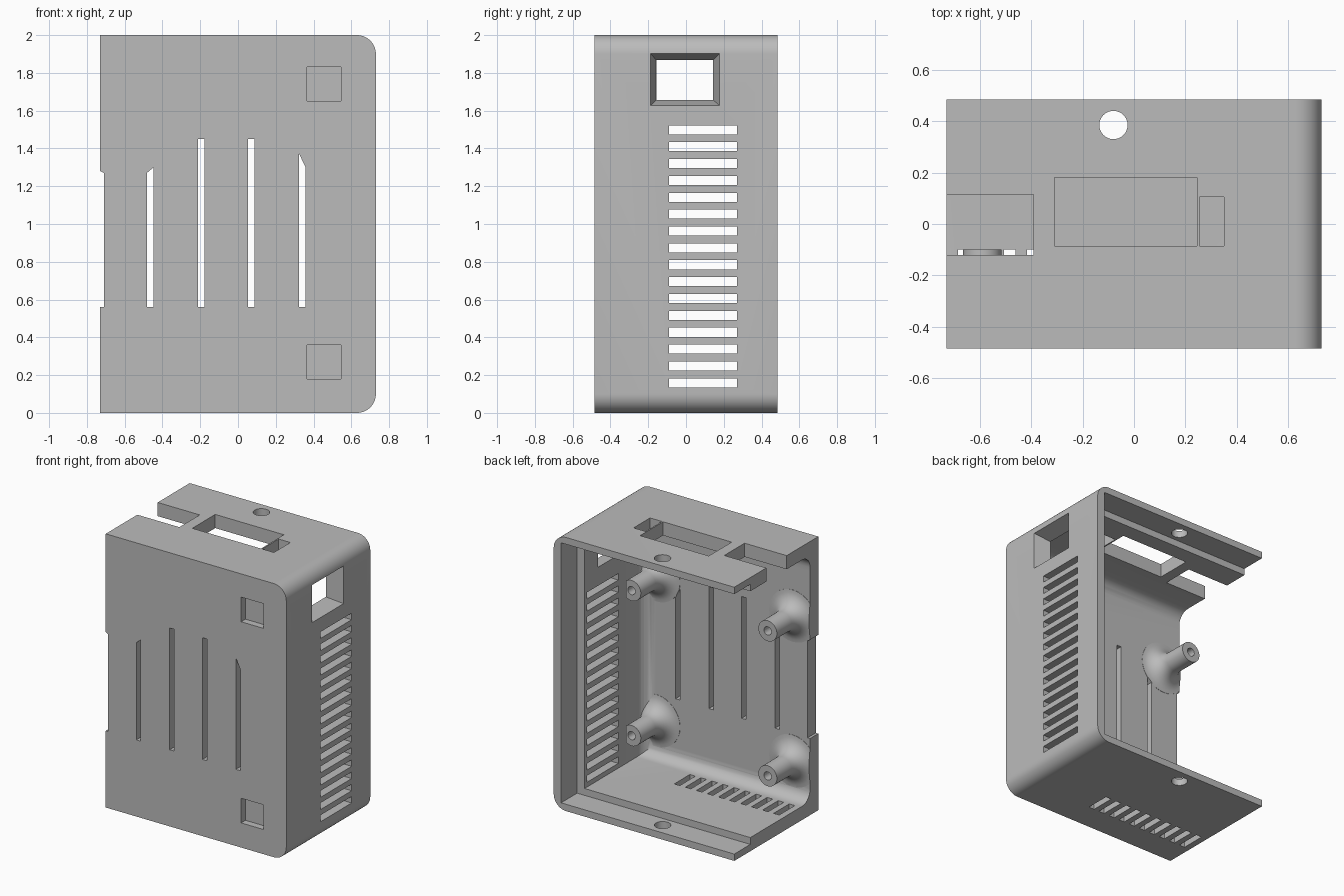
import bpy, bmesh, math
from mathutils import Matrix, Vector

if "Cube" in bpy.data.objects:
    bpy.data.objects.remove(bpy.data.objects["Cube"])

W, D, H = 0.73, 0.485, 2.0     # half width, half depth, height
FRONT = -0.39                  # inner face of the front wall

grey = bpy.data.materials.new("case grey")
grey.use_nodes = True
grey.diffuse_color = (0.5, 0.5, 0.5, 1)
grey.node_tree.nodes["Principled BSDF"].inputs["Base Color"].default_value = (0.5, 0.5, 0.5, 1)


def finish(bm, name):
    bmesh.ops.recalc_face_normals(bm, faces=bm.faces)
    mesh = bpy.data.meshes.new(name)
    bm.to_mesh(mesh)
    bm.free()
    obj = bpy.data.objects.new(name, mesh)
    bpy.context.collection.objects.link(obj)
    return obj


def add_box(bm, x, y, z):
    verts = bmesh.ops.create_cube(bm, size=1)["verts"]
    for v in verts:
        v.co = Vector([(a + b) / 2 + c * (b - a) for (a, b), c in zip((x, y, z), v.co)])
    return verts


def add_prism(bm, points, y0, y1):
    """Extrude an x-z outline along y."""
    face = bm.faces.new([bm.verts.new((x, y0, z)) for x, z in points])
    new = bmesh.ops.extrude_face_region(bm, geom=[face])["geom"]
    for v in new:
        if isinstance(v, bmesh.types.BMVert):
            v.co.y = y1


def boxes(name, *specs):
    bm = bmesh.new()
    for s in specs:
        add_box(bm, *s)
    return finish(bm, name)


def boolean(target, tool, operation="DIFFERENCE"):
    mod = target.modifiers.new("cut", "BOOLEAN")
    mod.operation, mod.object, mod.solver = operation, tool, "EXACT"
    tool.hide_render = True
    bpy.context.view_layer.update()
    with bpy.context.temp_override(object=target, active_object=target):
        bpy.ops.object.modifier_apply(modifier=mod.name)
    bpy.data.objects.remove(tool)


# Outer shell, rounded along two edges
def arc(cx, cz, r, a0, a1, n=10):
    return [(cx + r * math.cos(math.radians(a0 + (a1 - a0) * i / n)),
             cz + r * math.sin(math.radians(a0 + (a1 - a0) * i / n))) for i in range(n + 1)]


bm = bmesh.new()
R = 0.1
add_prism(bm, [(-W, 0)] + arc(W - R, R, R, -90, 0) + arc(W - R, H - R, R, 0, 90) + [(-W, H)], -D, D)
case = finish(bm, "case_shell")
case.data.materials.append(grey)

# Cavity with filleted inner edges along the front wall
bm = bmesh.new()
add_box(bm, (-1, 0.61), (FRONT, 1), (0.1, 1.9))
edges = [e for e in bm.edges
         if all(abs(v.co.y - FRONT) < 1e-4 for v in e.verts) and max(v.co.x for v in e.verts) > 0]
bmesh.ops.bevel(bm, geom=edges, offset=0.09, segments=7, profile=0.5, affect="EDGES")
boolean(case, finish(bm, "cavity_cutter"))

# Thin lip round the open back
boolean(case, boxes("lip_cutter", ((-1, 0.67), (0.3, 1), (0.05, 1.95))))

# Flared mounting posts
POSTS = [(x, z) for x in (-0.59, 0.51) for z in (0.36, 1.42)]
TIP, RAD, FLARE = -0.1, 0.075, 0.115
for px, pz in POSTS:
    profile = [(0, -0.45), (RAD + FLARE, -0.45)]
    for i in range(9):
        a = math.pi / 2 * i / 8
        profile.append((RAD + FLARE * (1 - math.sin(a)), FRONT + 0.002 + FLARE * (1 - math.cos(a))))
    profile += [(RAD, TIP), (0, TIP)]
    bm = bmesh.new()
    verts = [bm.verts.new((px + r, y, pz)) for r, y in profile]
    chain = [bm.edges.new(pair) for pair in zip(verts, verts[1:])]
    bmesh.ops.spin(bm, geom=verts + chain, cent=(px, 0, pz), axis=(0, 1, 0),
                   angle=math.tau, steps=32)
    bmesh.ops.remove_doubles(bm, verts=bm.verts, dist=1e-4)
    boolean(case, finish(bm, "post"), "UNION")

bm = bmesh.new()
for px, pz in POSTS:
    bmesh.ops.create_cone(bm, cap_ends=True, segments=20, radius1=0.03, radius2=0.03, depth=0.3,
                          matrix=Matrix.Translation((px, -0.15, pz)) @ Matrix.Rotation(math.pi / 2, 4, "X"))
boolean(case, finish(bm, "post_hole_cutter"))
# Flat relief on the two posts next to the vented wall
boolean(case, boxes("relief_cutter", *[((0.555, 0.609), (-0.25, 0), (z - 0.1, z + 0.1))
                                       for x, z in POSTS if x > 0]))
# Trim flares at the open side
boolean(case, boxes("trim_cutter", ((-1, -W), (-1, 1), (-1, 3))))

# Front slots, with tops slanted where they clear a post
bm = bmesh.new()
for x, left, right in [(-0.728, 1.29, 1.27), (-0.465, 1.27, 1.3), (-0.195, 1.45, 1.45),
                       (0.07, 1.45, 1.45), (0.34, 1.375, 1.3)]:
    a, b = x - 0.018, x + 0.018
    add_prism(bm, [(a, 0.56), (b, 0.56), (b, right), (a, left)], -0.6, -0.36)
boolean(case, finish(bm, "slot_cutter"))

# Square recesses in the front
boolean(case, boxes("recess_cutter", *[((0.365, 0.545), (-0.6, -0.435), (z, z + 0.18))
                                       for z in (0.18, 1.65)]))

# Side and bottom vents
PITCH = 0.0893
boolean(case, boxes("side_vent_cutter", *[((0.55, 0.8), (-0.09, 0.27), (0.135 + i * PITCH, 0.183 + i * PITCH))
                                          for i in range(16)]))
boolean(case, boxes("bottom_vent_cutter", *[((0.12 - i * PITCH, 0.165 - i * PITCH), (-0.28, -0.1), (-0.1, 0.15))
                                            for i in range(10)]))

# Tapered side window
bm = bmesh.new()
for v in add_box(bm, (0.6, 0.74), (-0.19, 0.18), (1.625, 1.905)):
    if v.co.x < 0.7:
        v.co.y = -0.155 if v.co.y < 0 else 0.14
        v.co.z = 1.66 if v.co.z < 1.7 else 1.865
boolean(case, finish(bm, "window_cutter"))

# Connector openings in the top
boolean(case, boxes("port_cutter", ((-0.8, -0.39), (-0.12, 0.115), (1.8, 2.1)),
                    ((-0.31, 0.245), (-0.085, 0.18), (1.8, 2.1)),
                    ((0.255, 0.35), (-0.085, 0.105), (1.8, 2.1))))

# Screw holes through both lips
bm = bmesh.new()
bmesh.ops.create_cone(bm, cap_ends=True, segments=32, radius1=0.055, radius2=0.055, depth=3,
                      matrix=Matrix.Translation((-0.08, 0.385, 1)))
boolean(case, finish(bm, "screw_hole_cutter"))

bpy.ops.object.select_all(action="DESELECT")
case.select_set(True)
bpy.context.view_layer.objects.active = case
bpy.ops.object.shade_smooth_by_angle(angle=math.radians(30))
